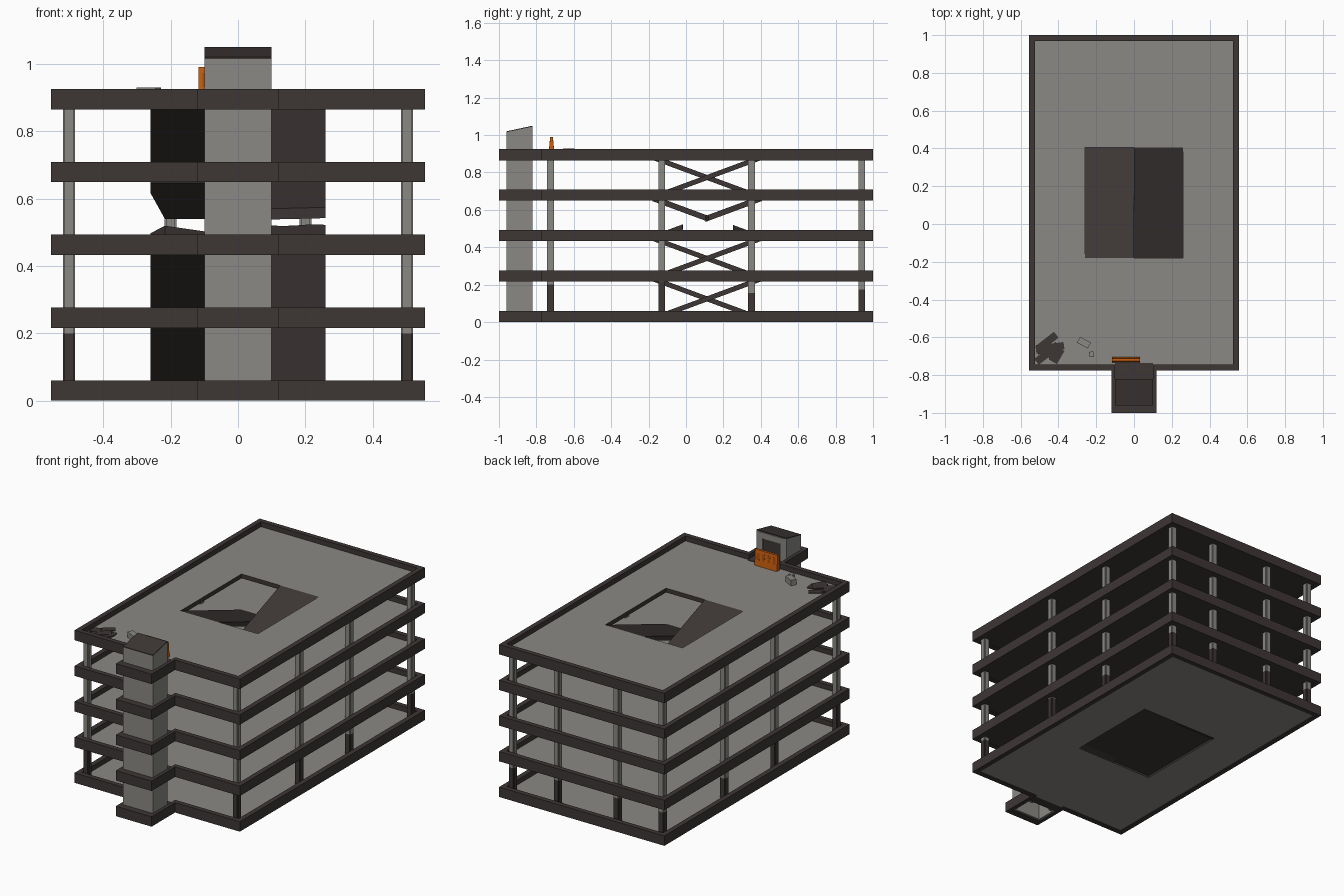
import bpy, bmesh, math
from mathutils import Matrix

if "Cube" in bpy.data.objects:
    bpy.data.objects.remove(bpy.data.objects["Cube"])


def material(name, rgb):
    m = bpy.data.materials.new(name)
    m.diffuse_color = (*rgb, 1)
    m.use_nodes = True
    m.node_tree.nodes["Principled BSDF"].inputs["Base Color"].default_value = m.diffuse_color
    return m


CONCRETE = material("concrete grey", (0.255, 0.25, 0.232))
DARK = material("dark brown concrete", (0.047, 0.037, 0.036))
ORANGE = material("barrier orange", (0.58, 0.11, 0.004))
DEEP = material("barrier recess orange", (0.38, 0.07, 0.003))


def finish(name, bm, mats):
    bmesh.ops.recalc_face_normals(bm, faces=bm.faces)
    me = bpy.data.meshes.new(name)
    bm.to_mesh(me)
    bm.free()
    for m in mats:
        me.materials.append(m)
    ob = bpy.data.objects.new(name, me)
    bpy.context.collection.objects.link(ob)
    return ob


def box(bm, x0, x1, y0, y1, z0, z1):
    mtx = Matrix.Translation(((x0 + x1) / 2, (y0 + y1) / 2, (z0 + z1) / 2)) @ Matrix.Diagonal((x1 - x0, y1 - y0, z1 - z0, 1))
    bmesh.ops.create_cube(bm, size=1, matrix=mtx)


def prism(bm, poly, axis, a, b, mat=0):
    """Extrude a 2D polygon along axis x (poly in y,z) or z (poly in x,y)."""
    put = (lambda p, t: (t, p[0], p[1])) if axis == "x" else (lambda p, t: (p[0], p[1], t))
    lo = [bm.verts.new(put(p, a)) for p in poly]
    hi = [bm.verts.new(put(p, b)) for p in poly]
    n = len(poly)
    faces = [bm.faces.new(lo[::-1]), bm.faces.new(hi)]
    faces += [bm.faces.new((lo[i], lo[(i + 1) % n], hi[(i + 1) % n], hi[i])) for i in range(n)]
    for f in faces:
        f.material_index = mat


W, Y0, Y1 = 0.555, -0.775, 1.0        # outer deck
RIM, STEP, BAND = 0.03, 0.2163, 0.06  # parapet thickness, storey height, band height
HX, HY0, HY1 = 0.26, -0.18, 0.405     # ramp opening
TX, TY0, TY1 = 0.10, -0.96, -0.82     # stair tower
LEVELS = [i * STEP for i in range(5)]
FLOOR = 0.03                          # floor top above band bottom

# Decks: grey floor with ramp opening, dark parapet band, tower landing
for i, z in enumerate(LEVELS):
    bm = bmesh.new()
    x, ya, yb = W - RIM / 2, Y0 + RIM / 2, Y1 - RIM / 2
    outer = [(-x, ya), (x, ya), (x, yb), (-x, yb)]
    inner = [(-HX, HY0), (HX, HY0), (HX, HY1), (-HX, HY1)]
    ring = [[bm.verts.new((*p, h)) for p in loop] for h in (z + 0.004, z + FLOOR) for loop in (outer, inner)]
    for a, b in ((0, 1), (2, 3), (0, 2), (1, 3)):
        for k in range(4):
            n = (k + 1) % 4
            bm.faces.new((ring[a][k], ring[a][n], ring[b][n], ring[b][k]))
    bmesh.ops.recalc_face_normals(bm, faces=bm.faces)
    for f in bm.faces:
        grey = f.normal.z > 0.5 or (i == 0 and f.normal.z < -0.5)
        f.material_index = 0 if grey else 1
    finish(f"deck_floor_{i}", bm, [CONCRETE, DARK])

    bm = bmesh.new()
    t = z + BAND
    box(bm, -W, -W + RIM, Y0, Y1, z, t)
    box(bm, W - RIM, W, Y0, Y1, z, t)
    box(bm, -W + RIM, W - RIM, Y1 - RIM, Y1, z, t)
    for s in (-1, 1):
        a, b = sorted((s * 0.12, s * (W - RIM)))
        box(bm, a, b, Y0, Y0 + RIM, z, t)
        a, b = sorted((s * TX, s * 0.12))
        box(bm, a, b, -1.0, Y0 + RIM, z, t)
    box(bm, -TX, TX, -1.0, TY0, z, t)
    box(bm, -TX, TX, TY1, Y0 + 0.04, z + 0.005, z + FLOOR + 0.004)
    finish(f"parapet_band_{i}", bm, [DARK])

# Dark pit closing the lowest ramp opening
bm = bmesh.new()
box(bm, -HX, HX, HY0, HY1, 0.016, 0.024)
finish("ramp_pit", bm, [DARK])

# Columns with notched corners; ground storey painted dark at the foot
spots = [(s * 0.502, y, d) for s in (-1, 1)
         for y, d in ((-0.725, 0.20), (-0.13, 0.215), (0.35, 0.155), (0.94, 0.175))]
spots += [(s * 0.2, 0.94, 0.18) for s in (-1, 1)]
A, B = 0.018, 0.013
CROSS = [(A, -B), (A, B), (B, B), (B, A), (-B, A), (-B, B), (-A, B), (-A, -B), (-B, -B), (-B, -A), (B, -A), (B, -B)]
for i, z in enumerate(LEVELS[:-1]):
    bm = bmesh.new()
    for cx, cy, dark in spots:
        poly = [(cx + px, cy + py) for px, py in CROSS]
        lo, hi = z + FLOOR, z + STEP + 0.01
        if i == 0:
            prism(bm, poly, "z", lo, dark, 1)
            lo = dark
        prism(bm, poly, "z", lo, hi)
    finish(f"columns_{i}", bm, [CONCRETE, DARK])

# Ramps: the left one climbs to the front, the right one to the back
TH = 0.028


def ramp_piece(bm, side, start, end, z, lift=0.0):
    """Part of a ramp; start and end give the climb fraction at each step across the width."""
    mid, half = (HY0 + HY1) / 2, (HY1 - HY0) / 2
    n = 6
    rows = []
    for k in range(n + 1):
        row = []
        for t in (start(k / n), end(k / n)):
            y = mid + side * (2 * t - 1) * half
            top = z + FLOOR + t * STEP
            row += [(side * k / n * HX, y, top), (side * k / n * HX, y, top - TH - lift)]
        rows.append([bm.verts.new(p) for p in row])
    for a, b in zip(rows, rows[1:]):
        for p, q in ((0, 2), (2, 3), (3, 1), (1, 0)):
            bm.faces.new((a[p], a[q], b[q], b[p]))
    for r in (rows[0], rows[-1]):
        bm.faces.new((r[0], r[2], r[3], r[1]))


def zero(u):
    return 0.0


def one(u):
    return 1.0


# Torn edges of the collapsed storey: (stub end, hanging slab start) per side
TORN = {-1: (lambda u: 0.12 + 0.17 * u if u < 0.9 else 0.16,
             lambda u: 0.5 if u < 0.9 else 0.86),
        1: (lambda u: 0.27 + 0.012 * math.sin(u * 9),
            lambda u: 0.485 + 0.03 * u)}
for i, z in enumerate(LEVELS[:-1]):
    for side, label in ((-1, "left"), (1, "right")):
        bm = bmesh.new()
        if i == 2:
            stub, hang = TORN[side]
            ramp_piece(bm, side, zero, stub, z)
            ramp_piece(bm, side, hang, one, z, 0.004)
        else:
            ramp_piece(bm, side, zero, one, z)
        finish(f"ramp_{label}_{i}", bm, [DARK])

# Stair tower: hollow shell with a doorway on every level and a sloped roof
bm = bmesh.new()
T = 0.012
ZF, ZB = 1.015, 1.045
side_poly = [(TY0, 0.005), (TY1, 0.005), (TY1, ZB), (TY0, ZF)]
prism(bm, side_poly, "x", -TX, -TX + T)
prism(bm, side_poly, "x", TX - T, TX)
box(bm, -TX + T, TX - T, TY0, TY0 + T, 0.005, ZF)
for s in (-1, 1):
    a, b = sorted((s * 0.06, s * (TX - T)))
    box(bm, a, b, TY1 - T, TY1, 0.005, ZB - 0.004)
for i, z in enumerate(LEVELS):
    top = LEVELS[i + 1] + FLOOR if i < 4 else ZB - 0.004
    box(bm, -0.06, 0.06, TY1 - T, TY1, z + 0.14, top)
finish("stair_tower", bm, [CONCRETE])

bm = bmesh.new()
prism(bm, [(TY0, ZF), (TY1, ZB), (TY1, ZB + 0.005), (TY0, ZF + 0.005)], "x", -TX, TX)
finish("tower_roof", bm, [DARK])

# Dark doors set inside the doorways
bm = bmesh.new()
for z in LEVELS:
    box(bm, -0.06, 0.06, TY1 - T, TY1 - 0.006, z + FLOOR, z + 0.14)
finish("tower_doors", bm, [DARK])

# Orange road barrier on the roof, tapered, with recessed panels
R = LEVELS[4] + FLOOR
bm = bmesh.new()
cy, cx = -0.719, -0.042
prism(bm, [(cy - 0.015, R), (cy + 0.015, R), (cy + 0.013, R + 0.03), (cy + 0.007, R + 0.095),
           (cy - 0.007, R + 0.095), (cy - 0.013, R + 0.03)], "x", cx - 0.075, cx + 0.075)
for s in (-1, 1):
    for k in range(4):
        px = cx - 0.054 + k * 0.036
        lo, hi = cy + s * 0.0129, cy + s * 0.0090
        prism(bm, [(lo, R + 0.036), (hi, R + 0.078), (hi - s * 0.003, R + 0.078),
                   (lo - s * 0.003, R + 0.036)], "x", px - 0.009, px + 0.009, 1)
finish("road_barrier", bm, [ORANGE, DEEP])


# Rubble chunks and flat dark scraps in the roof corner
def slab(bm, x, y, w, d, h, deg):
    m = (Matrix.Translation((x, y, R + h / 2)) @ Matrix.Rotation(math.radians(deg), 4, "Z")
         @ Matrix.Diagonal((w, d, h, 1)))
    bmesh.ops.create_cube(bm, size=1, matrix=m)


bm = bmesh.new()
slab(bm, -0.265, -0.628, 0.065, 0.035, 0.034, -28)
slab(bm, -0.225, -0.69, 0.025, 0.028, 0.022, 5)
finish("rubble_chunks", bm, [CONCRETE])

bm = bmesh.new()
for k, (x, y, w, d, a) in enumerate(((-0.455, -0.62, 0.11, 0.04, 38), (-0.445, -0.655, 0.15, 0.04, 8),
                                     (-0.465, -0.69, 0.13, 0.04, 38), (-0.41, -0.695, 0.08, 0.05, 60),
                                     (-0.49, -0.66, 0.05, 0.05, 15), (-0.43, -0.67, 0.08, 0.05, 40))):
    slab(bm, x, y, w, d, 0.004 + 0.001 * k, a)
finish("dark_scraps", bm, [DARK])
